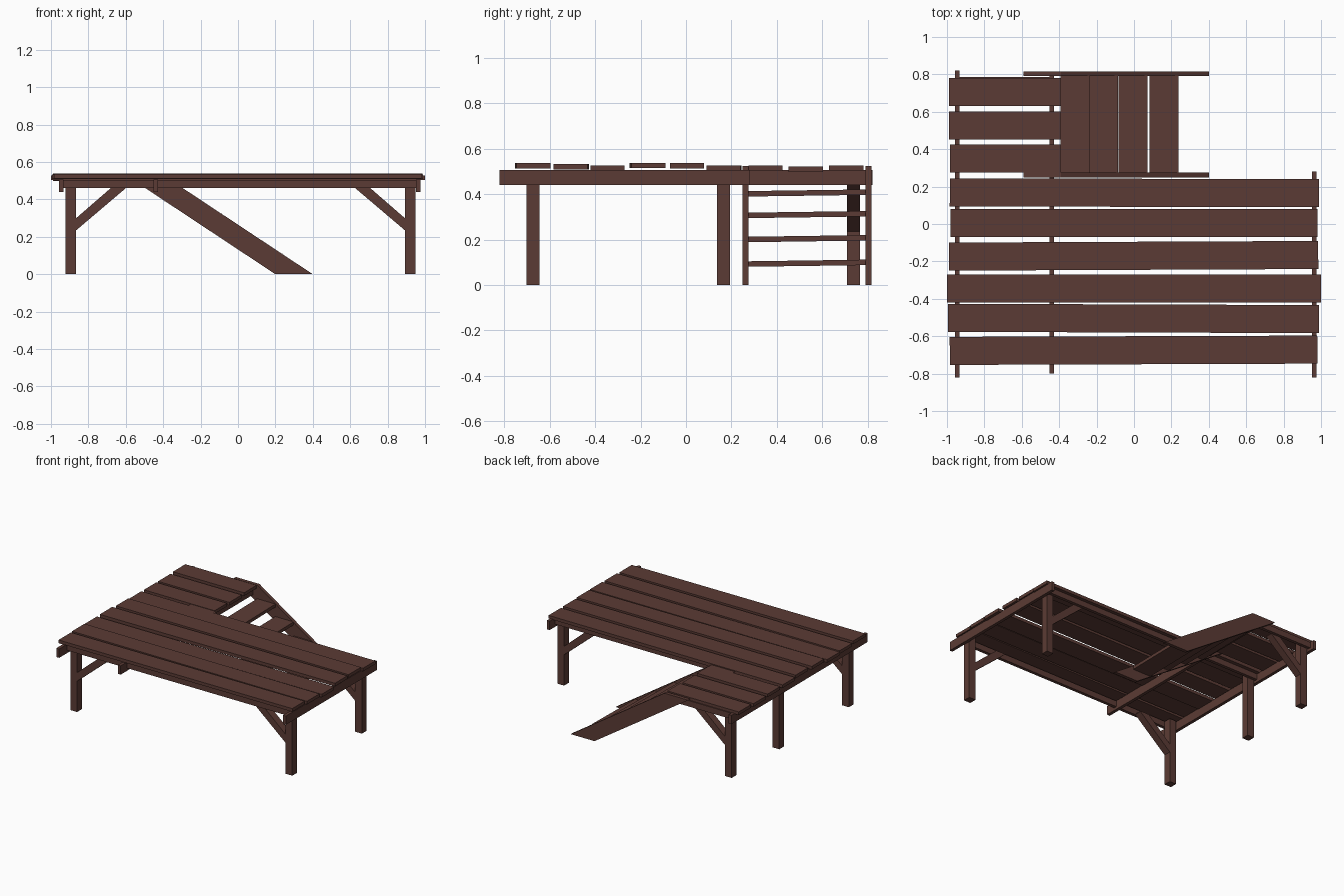
import bpy
import bmesh
import math
from mathutils import Matrix

cube = bpy.data.objects.get("Cube")
if cube:
    bpy.data.objects.remove(cube, do_unlink=True)

wood = bpy.data.materials.new("dark_brown_wood")
wood.use_nodes = True
COLOR = (0.105, 0.044, 0.035, 1)
wood.diffuse_color = COLOR
wood.node_tree.nodes["Principled BSDF"].inputs["Base Color"].default_value = COLOR


def finish(name, bm):
    bmesh.ops.recalc_face_normals(bm, faces=bm.faces)
    mesh = bpy.data.meshes.new(name)
    bm.to_mesh(mesh)
    bm.free()
    mesh.materials.append(wood)
    obj = bpy.data.objects.new(name, mesh)
    bpy.context.collection.objects.link(obj)
    return obj


def box(name, x, y, z):
    """Box from (min, max) ranges, with its origin at the centre."""
    bm = bmesh.new()
    bmesh.ops.create_cube(bm, size=1)
    size = [r[1] - r[0] for r in (x, y, z)]
    bmesh.ops.transform(bm, matrix=Matrix.Diagonal((*size, 1)), verts=bm.verts)
    obj = finish(name, bm)
    obj.location = [(r[0] + r[1]) / 2 for r in (x, y, z)]
    return obj


def slab(name, outline, y):
    """Outline in the xz plane, extruded over a y range."""
    bm = bmesh.new()
    face = bm.faces.new([bm.verts.new((px, y[0], pz)) for px, pz in outline])
    ext = bmesh.ops.extrude_face_region(bm, geom=[face])
    verts = [v for v in ext["geom"] if isinstance(v, bmesh.types.BMVert)]
    bmesh.ops.translate(bm, vec=(0, y[1] - y[0], 0), verts=verts)
    return finish(name, bm)


# Deck planks: centre y, left end, right end, top height, yaw in degrees
planks = [
    (-0.675, -0.985, 0.98, 0.537, 0.2),
    (-0.505, -0.995, 0.99, 0.533, -0.2),
    (-0.345, -1.0, 1.0, 0.527, 0),
    (-0.17, -0.99, 0.985, 0.538, 0.25),
    (0.005, -0.98, 0.98, 0.537, 0),
    (0.167, -0.985, 0.99, 0.527, -0.1),
    (0.35, -0.985, -0.39, 0.526, 0),
    (0.527, -0.99, -0.39, 0.522, 0),
    (0.705, -0.99, -0.39, 0.527, 0),
]
for i, (y, x0, x1, top, yaw) in enumerate(planks):
    plank = box(f"deck_plank_{i + 1}", (x0, x1), (y - 0.075, y + 0.075), (top - 0.024, top))
    plank.rotation_euler.z = math.radians(yaw)

# Cross joists
for name, x, y0, y1 in (("left_end", -0.945, -0.82, 0.82),
                        ("middle", -0.44, -0.80, 0.815),
                        ("right_end", 0.965, -0.82, 0.28)):
    box(f"{name}_joist", (x - 0.012, x + 0.012), (y0, y1), (0.44, 0.507))

# Long beams
for name, y, x1 in (("front", -0.712, 0.975), ("inner", 0.203, 0.975), ("back", 0.775, -0.43)):
    box(f"{name}_beam", (-0.955, x1), (y - 0.012, y + 0.012), (0.46, 0.505))

# Legs, with diagonal braces running toward the middle
HALF = 0.028
legs = [(-0.893, -0.673, True), (0.92, -0.673, True), (0.92, 0.165, True),
        (-0.893, 0.165, False), (-0.893, 0.737, True)]
for i, (x, y, braced) in enumerate(legs):
    width = (y - HALF, y + HALF)
    box(f"leg_{i + 1}", (x - HALF, x + HALF), width, (0, 0.503))
    if braced:
        inward = -1 if x > 0 else 1
        start = x + inward * HALF
        outline = [(0, 0.235), (0.265, 0.46), (0.265, 0.465), (0.19, 0.465), (0, 0.3)]
        slab(f"leg_brace_{i + 1}", [(start + inward * dx, z) for dx, z in outline], width)

# Stair stringers
RUN = 0.79
TOP = 0.523
for name, y in (("inner", 0.262), ("outer", 0.803)):
    slab(f"{name}_stair_stringer",
         [(0.2, 0), (0.4, 0), (0.4 - RUN, TOP), (0.2 - RUN, TOP)], (y - 0.013, y + 0.013))

# Stair treads, slightly uneven
for i, (x, z) in enumerate(((-0.315, 0.405), (-0.162, 0.31), (-0.005, 0.204), (0.16, 0.096))):
    tread = box(f"stair_tread_{i + 1}", (x - 0.077, x + 0.077), (0.273, 0.792), (z - 0.012, z + 0.012))
    tread.rotation_euler.x = math.radians(0.8)
